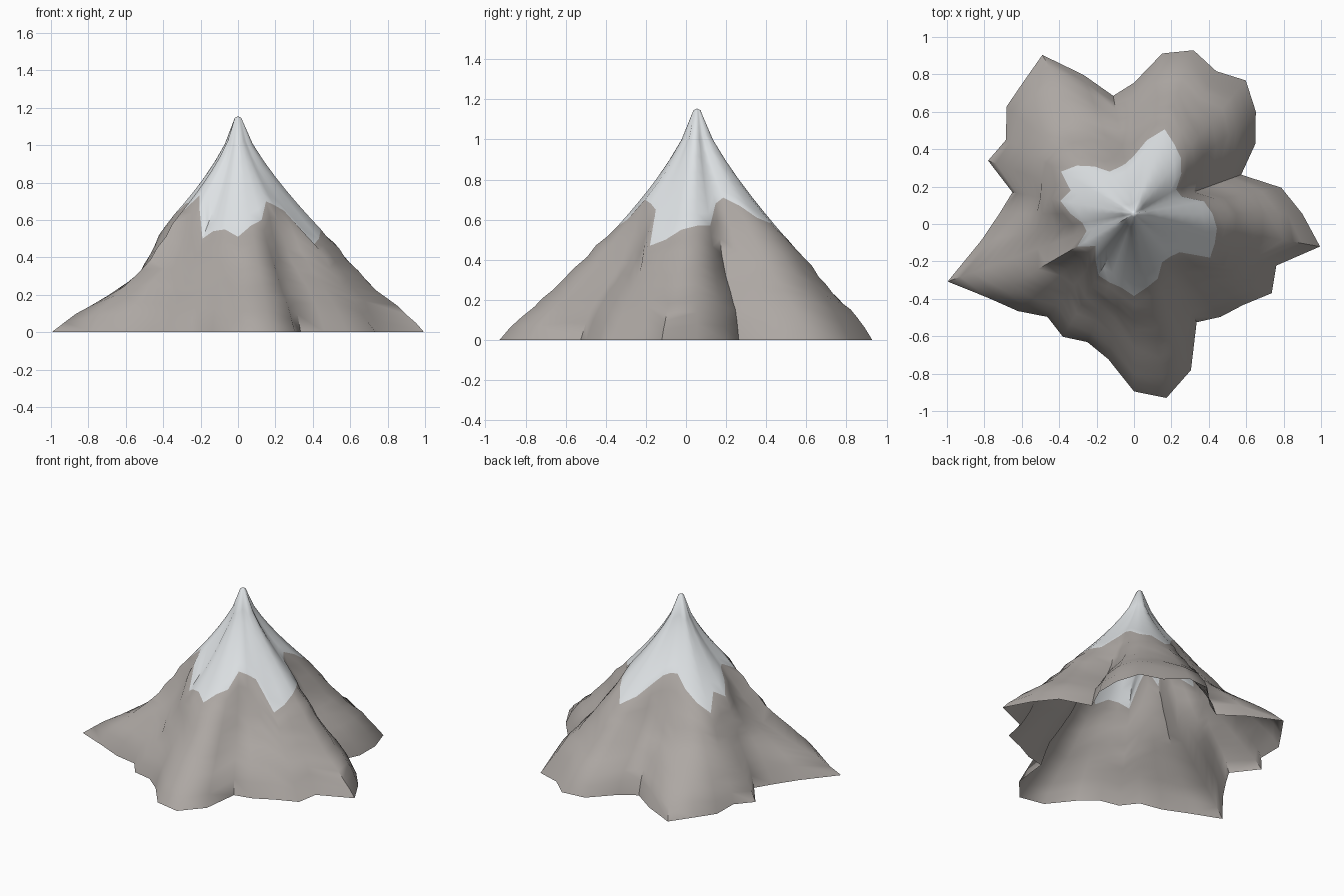
import bpy, bmesh, math, random
from mathutils import noise, Vector

default_cube = bpy.data.objects.get("Cube")
if default_cube:
    bpy.data.objects.remove(default_cube, do_unlink=True)

# Hundredths of a unit, one value for each spoke, counterclockwise from +x
FOOT_RADIUS = [90, 80, 61, 75, 85, 93, 88, 93, 87, 70, 64, 79, 98, 92, 89, 79, 83, 66,
               72, 83, 106, 90, 81, 72, 76, 73, 79, 95, 100, 89, 67, 72, 76, 85, 81, 101]
SNOW_RADIUS = [42, 38, 27, 26, 33, 39, 43, 48, 40, 31, 27, 26, 26, 33, 40, 45, 36, 40,
               34, 28, 27, 35, 27, 32, 38, 39, 40, 44, 40, 37, 30, 30, 32, 47, 46, 45]
SNOW_HEIGHT = [57, 57, 68, 71, 67, 61, 58, 50, 56, 64, 69, 71, 71, 63, 56, 50, 60, 56,
               63, 69, 69, 64, 73, 66, 50, 54, 55, 51, 57, 60, 70, 68, 65, 47, 50, 55]
# Fall of the rock: (way out from snow line to foot, share of snow line height)
RIDGE = [(0, 1), (.2, .83), (.36, .66), (.56, .47), (.72, .34), (.82, .24), (.91, .14), (1, 0)]
GULLY = [(0, 1), (.22, .69), (.4, .5), (.65, .34), (.88, .18), (1, 0)]

SPOKES = len(FOOT_RADIUS)
PEAK_Y, PEAK_HEIGHT = 0.055, 1.155
TIP_RADIUS, TIP_HEIGHT = 0.018, 1.145
SNOW_RINGS, ROCK_RINGS = 7, 11


def profile_height(profile, u):
    """Linear interpolation along a profile."""
    for (u0, h0), (u1, h1) in zip(profile, profile[1:]):
        if u <= u1:
            return h0 + (h1 - h0) * (u - u0) / (u1 - u0)
    return 0


def lerp(a, b, t):
    return a + (b - a) * t


def make_material(name, colour):
    material = bpy.data.materials.new(name)
    material.use_nodes = True
    rgba = (*colour, 1)
    material.diffuse_color = rgba
    shader = material.node_tree.nodes["Principled BSDF"]
    shader.inputs["Base Color"].default_value = rgba
    shader.inputs["Roughness"].default_value = 0.9
    return material


def slope_point(ring, spoke):
    """Point on the mountainside for a ring (peak to foot) and a spoke."""
    snow_r = SNOW_RADIUS[spoke] / 100
    snow_z = SNOW_HEIGHT[spoke] / 100
    foot_r = FOOT_RADIUS[spoke] / 100
    if ring <= SNOW_RINGS:
        # Gullies, where the snow line is near the peak, fall more steeply
        v = ring / SNOW_RINGS
        radius = lerp(TIP_RADIUS, snow_r, v)
        height = lerp(TIP_HEIGHT, snow_z, v ** (0.55 + 0.45 * snow_r))
    else:
        # Gullies are hollow, and sharp spurs at the foot run out low
        u = (ring - SNOW_RINGS) / ROCK_RINGS
        hollow = min(1, max(0, (0.4 - snow_r) / 0.12))
        beside = (FOOT_RADIUS[spoke - 1] + FOOT_RADIUS[(spoke + 1) % SPOKES]) / 200
        spur = max(0, foot_r - beside)
        share = lerp(profile_height(RIDGE, u), profile_height(GULLY, u), hollow)
        radius = lerp(snow_r, foot_r, u)
        height = snow_z * share ** (1 + 1.5 * spur)
    angle = math.tau * spoke / SPOKES
    outward = Vector((math.cos(angle), math.sin(angle), 0))
    point = Vector((0, PEAK_Y, height)) + outward * radius
    # Small crags on the rock, none at the foot or in the snow
    if SNOW_RINGS < ring < SNOW_RINGS + ROCK_RINGS:
        bump = noise.noise(point * 7) * 0.015 + random.uniform(-0.007, 0.007)
        point += outward * bump
    return point


random.seed(4)
bm = bmesh.new()

# Rings of points from the peak down to the open foot
rings = [[bm.verts.new(slope_point(ring, spoke)) for spoke in range(SPOKES)]
         for ring in range(SNOW_RINGS + ROCK_RINGS + 1)]

# Rounded tip
apex = bm.verts.new((0, PEAK_Y, PEAK_HEIGHT))
for spoke in range(SPOKES):
    bm.faces.new((apex, rings[0][spoke], rings[0][(spoke + 1) % SPOKES]))

# Mountainside, snow above the snow line and rock below it
for index, (upper, lower) in enumerate(zip(rings, rings[1:])):
    for spoke in range(SPOKES):
        after = (spoke + 1) % SPOKES
        face = bm.faces.new((upper[spoke], lower[spoke], lower[after], upper[after]))
        face.material_index = 0 if index < SNOW_RINGS else 1

mesh = bpy.data.meshes.new("mountain")
bm.to_mesh(mesh)
bm.free()
mesh.materials.append(make_material("snow white", (0.73, 0.76, 0.78)))
mesh.materials.append(make_material("rock grey", (0.42, 0.39, 0.368)))

mountain = bpy.data.objects.new("mountain", mesh)
bpy.context.collection.objects.link(mountain)
bpy.context.view_layer.objects.active = mountain
mountain.select_set(True)
bpy.ops.object.shade_smooth_by_angle(angle=math.radians(60))
